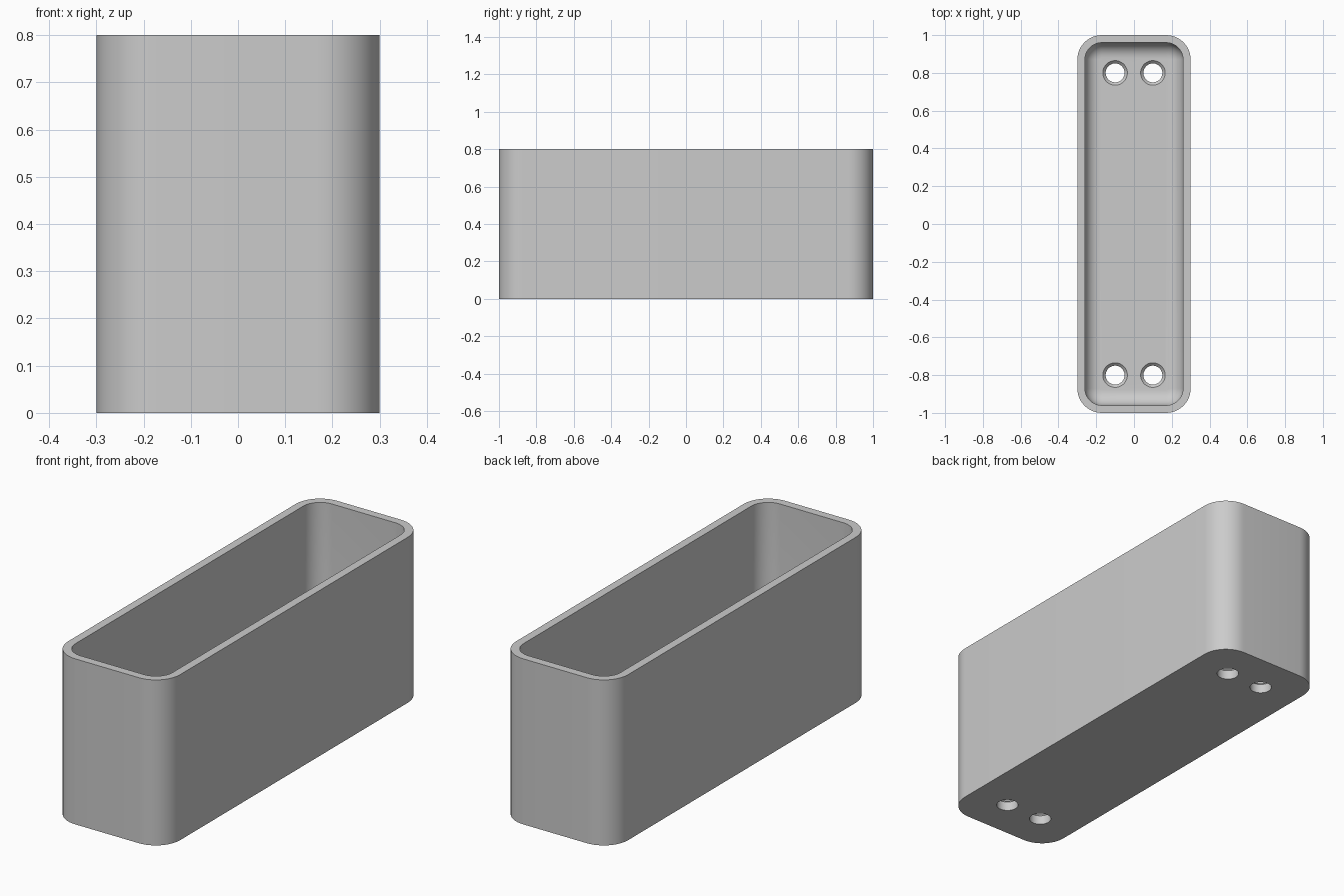
import bpy, bmesh, math

if "Cube" in bpy.data.objects:
    bpy.data.objects.remove(bpy.data.objects["Cube"], do_unlink=True)

HALF_X, HALF_Y, HEIGHT = 0.3, 1.0, 0.8
CORNER, WALL, FLOOR, FILLET = 0.13, 0.04, 0.06, 0.08
ARC = 12

grey = bpy.data.materials.new("light_grey")
grey.use_nodes = True
colour = (0.6, 0.6, 0.6, 1)
grey.diffuse_color = colour
grey.node_tree.nodes["Principled BSDF"].inputs["Base Color"].default_value = colour


def loft(name, rings):
    """Skin a stack of equal rings and cap both ends."""
    bm = bmesh.new()
    loops = [[bm.verts.new(p) for p in ring] for ring in rings]
    for a, b in zip(loops, loops[1:]):
        for i in range(len(a)):
            j = (i + 1) % len(a)
            bm.faces.new((a[i], a[j], b[j], b[i]))
    bm.faces.new(loops[0][::-1])
    bm.faces.new(loops[-1])
    bmesh.ops.recalc_face_normals(bm, faces=bm.faces)
    mesh = bpy.data.meshes.new(name)
    bm.to_mesh(mesh)
    bm.free()
    mesh.materials.append(grey)
    obj = bpy.data.objects.new(name, mesh)
    bpy.context.collection.objects.link(obj)
    return obj


def rounded_ring(inset, z):
    """Rounded rectangle offset inward from the outer wall."""
    r = CORNER - inset
    cx, cy = HALF_X - CORNER, HALF_Y - CORNER
    points = []
    for k, (sx, sy) in enumerate(((1, 1), (-1, 1), (-1, -1), (1, -1))):
        for i in range(ARC + 1):
            t = math.pi / 2 * (k + i / ARC)
            points.append((sx * cx + r * math.cos(t), sy * cy + r * math.sin(t), z))
    return points


def circle(x, y, r, z, n=48):
    return [(x + r * math.cos(2 * math.pi * i / n),
             y + r * math.sin(2 * math.pi * i / n), z) for i in range(n)]


# Open tray: outer wall, flat rim, inner wall, then a fillet into the floor
rings = [rounded_ring(0, 0), rounded_ring(0, HEIGHT), rounded_ring(WALL, HEIGHT)]
for i in range(9):
    t = math.pi / 2 * i / 8
    rings.append(rounded_ring(WALL + FILLET * (1 - math.cos(t)),
                              FLOOR + FILLET * (1 - math.sin(t))))
tray = loft("tray", rings)

# Countersunk screw holes, two at each end
cutters = []
for x in (-0.1, 0.1):
    for y in (-0.8, 0.8):
        cutter = loft("hole_cutter", [
            circle(x, y, 0.05, -0.05), circle(x, y, 0.05, FLOOR - 0.015),
            circle(x, y, 0.065, FLOOR), circle(x, y, 0.065, FLOOR + 0.1)])
        cutter.hide_render = True
        cutters.append(cutter)
        mod = tray.modifiers.new("screw_hole", 'BOOLEAN')
        mod.operation = 'DIFFERENCE'
        mod.solver = 'EXACT'
        mod.object = cutter

bpy.ops.object.select_all(action='DESELECT')
bpy.context.view_layer.objects.active = tray
tray.select_set(True)
for mod in list(tray.modifiers):
    bpy.ops.object.modifier_apply(modifier=mod.name)
for cutter in cutters:
    bpy.data.objects.remove(cutter, do_unlink=True)

bpy.ops.object.shade_smooth_by_angle(angle=math.radians(30))
